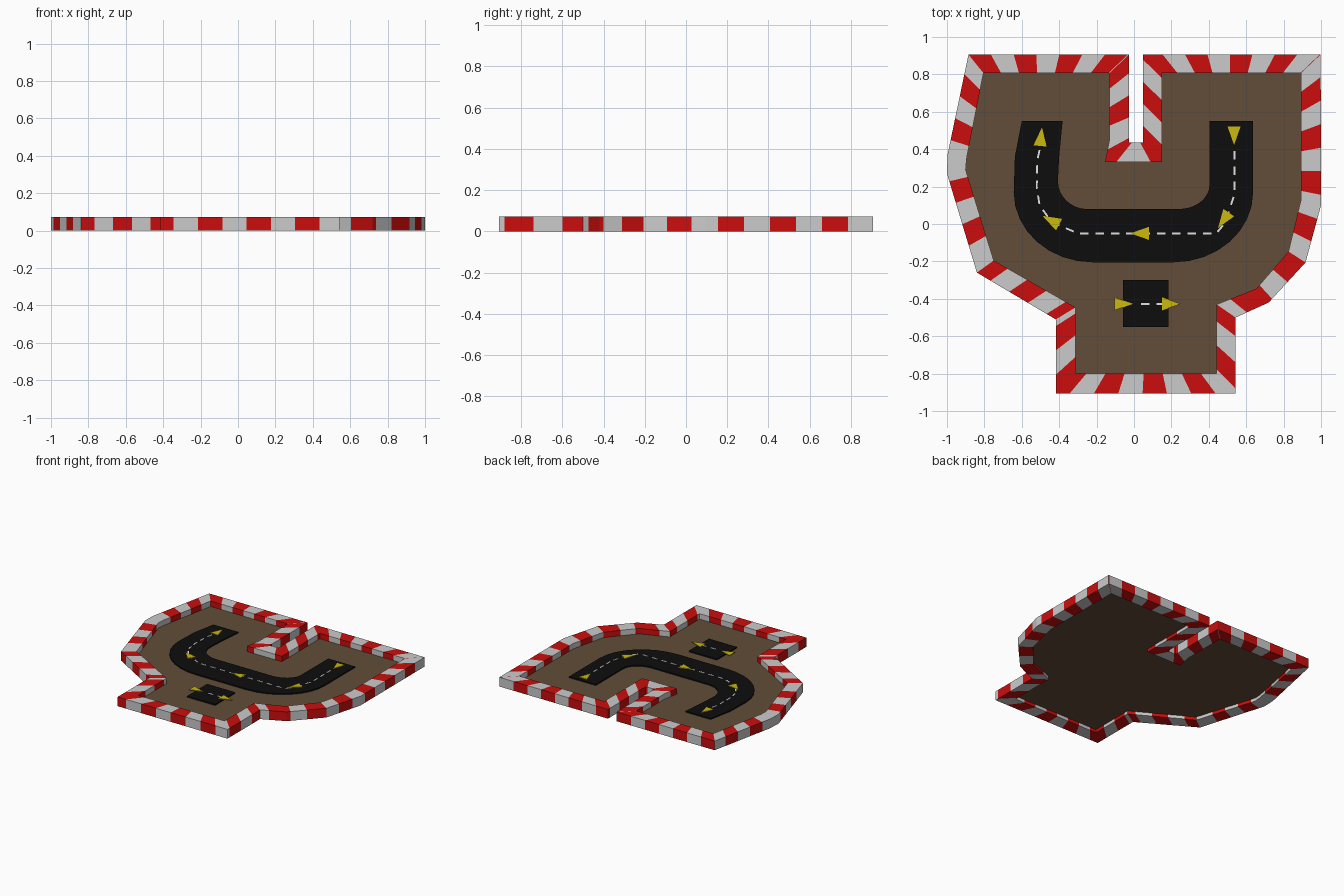
import bpy, bmesh, math
from mathutils import Vector

if "Cube" in bpy.data.objects:
    bpy.data.objects.remove(bpy.data.objects["Cube"])


def material(name, rgb):
    m = bpy.data.materials.new(name)
    m.diffuse_color = (*rgb, 1)
    m.use_nodes = True
    m.node_tree.nodes["Principled BSDF"].inputs["Base Color"].default_value = m.diffuse_color
    return m


RED = material("barrier red", (0.60, 0.004, 0.004))
GREY = material("barrier light grey", (0.60, 0.60, 0.60))
DIRT = material("dirt brown", (0.122, 0.074, 0.040))
ASPHALT = material("asphalt black", (0.004, 0.004, 0.004))
YELLOW = material("arrow yellow", (0.60, 0.48, 0.004))
WHITE = material("dash white", (0.78, 0.78, 0.78))


def finish(name, bm, mats):
    bmesh.ops.recalc_face_normals(bm, faces=bm.faces)
    me = bpy.data.meshes.new(name)
    bm.to_mesh(me)
    bm.free()
    for m in mats:
        me.materials.append(m)
    ob = bpy.data.objects.new(name, me)
    bpy.context.collection.objects.link(ob)
    return ob


def plates(name, outlines, z0, z1, mat):
    """Flat slabs from a list of 2D outlines."""
    bm = bmesh.new()
    for pts in outlines:
        lo = [bm.verts.new((p[0], p[1], z0)) for p in pts]
        hi = [bm.verts.new((p[0], p[1], z1)) for p in pts]
        bm.faces.new(hi)
        bm.faces.new(lo[::-1])
        for i in range(len(pts)):
            j = (i + 1) % len(pts)
            bm.faces.new((lo[i], lo[j], hi[j], hi[i]))
    return finish(name, bm, [mat])


WALL_H, FLOOR = 0.073, 0.03
# Barrier corners, clockwise: outer point, inner point, then for the side that
# follows: starts red?, length of first stripe, length of later stripes
corners = [
    ((-0.885, 0.906), (-0.805, 0.807), 1, 0.12, 0.122),
    ((-0.027, 0.906), (-0.131, 0.807), 1, 0.10, 0.118),
    ((-0.027, 0.480), (-0.131, 0.450), 0, 0.02, 0.12),
    ((-0.027, 0.435), (-0.155, 0.332), 1, 0.015, 0.045),
    ((0.048, 0.435), (0.150, 0.332), 1, 0.09, 0.118),
    ((0.048, 0.906), (0.150, 0.807), 1, 0.105, 0.12),
    ((0.998, 0.906), (0.893, 0.807), 0, 0.12, 0.126),
    ((1.0, 0.10), (0.893, 0.13), 0, 0.075, 0.125),
    ((0.917, -0.206), (0.826, -0.147), 1, 0.142, 0.122),
    ((0.72, -0.42), (0.655, -0.345), 1, 0.128, 0.12),
    ((0.543, -0.50), (0.442, -0.43), 1, 0.10, 0.14),
    ((0.543, -0.906), (0.442, -0.80), 0, 0.107, 0.13),
    ((-0.418, -0.906), (-0.313, -0.80), 1, 0.10, 0.13),
    ((-0.418, -0.51), (-0.313, -0.446), 1, 0.058, 0.116),
    ((-0.84, -0.26), (-0.75, -0.195), 0, 0.15, 0.12),
    ((-1.0, 0.27), (-0.90, 0.29), 0, 0.2, 0.2),
    ((-0.997, 0.37), (-0.895, 0.35), 0, 0.08, 0.12),
]

# Striped barrier wall
bm = bmesh.new()
rings, colours = [], []
for i, (o, n, red, first, step) in enumerate(corners):
    o2, n2 = corners[(i + 1) % len(corners)][:2]
    o, n, o2, n2 = map(Vector, (o, n, o2, n2))
    length, d = (o2 - o).length, 0
    while d < length - 0.004:
        a, b = o.lerp(o2, d / length), n.lerp(n2, d / length)
        rings.append([bm.verts.new((*p, z)) for p, z in
                      ((a, 0), (a, WALL_H), (b, WALL_H), (b, 0))])
        colours.append(0 if red else 1)
        d += step if d else first
        red = not red
for i, r in enumerate(rings):
    s = rings[(i + 1) % len(rings)]
    for k in range(4):
        f = bm.faces.new((r[k], r[(k + 1) % 4], s[(k + 1) % 4], s[k]))
        f.material_index = colours[i]
finish("barrier_wall", bm, [RED, GREY])

# Dirt floor inside the barrier
plates("dirt_floor", [[c[1] for c in corners]], FLOOR - 0.005, FLOOR, DIRT)


def arc(cx, cy, rx, ry, a0, a1, n=8):
    return [(cx + rx * math.cos(math.radians(a0 + (a1 - a0) * k / n)),
             cy + ry * math.sin(math.radians(a0 + (a1 - a0) * k / n)))
            for k in range(n + 1)]


# U-shaped road and the short straight piece
road = [(-0.60, 0.55), (-0.637, 0.36)]
road += arc(-0.22, 0.17, 0.423, 0.375, 180, 270)
road += arc(0.21, 0.17, 0.427, 0.375, 270, 360)
road += [(0.637, 0.55), (0.404, 0.55)]
road += arc(0.24, 0.21, 0.164, 0.13, 0, -90)
road += arc(-0.25, 0.23, 0.157, 0.15, -90, -180)
road += [(-0.40, 0.36), (-0.382, 0.55)]
ROAD_TOP = FLOOR + 0.01
plates("road", [road], FLOOR, ROAD_TOP, ASPHALT)
plates("short_road", [[(-0.06, -0.55), (0.185, -0.55), (0.185, -0.30), (-0.06, -0.30)]],
       FLOOR, ROAD_TOP, ASPHALT)


# Dashed centre lines
def dashes(path, start, dash=0.045, gap=0.037, half=0.005):
    out, offset = [], start
    for a, b in zip(path, path[1:]):
        a, b = Vector(a), Vector(b)
        u = (b - a).normalized()
        w = Vector((-u.y, u.x)) * half
        length, d = (b - a).length, offset
        while d < length:
            p, q = a + u * max(d, 0), a + u * min(d + dash, length)
            if d + dash > 0:
                out.append([p - w, q - w, q + w, p + w])
            d += dash + gap
        offset = d - length - (dash + gap if d - gap > length + dash else 0)
        if d - gap > length:                      # dash continues round the bend
            offset = d - dash - gap - length
    return out


centre = [(0.537, 0.42), (0.537, 0.16), (0.49, 0.01), (0.44, -0.05), (-0.30, -0.05),
          (-0.44, 0.01), (-0.505, 0.10), (-0.52, 0.20), (-0.517, 0.34), (-0.50, 0.42)]
lines = dashes(centre, 0.03) + dashes([(0.03, -0.427), (0.16, -0.427)], 0.008)
plates("centre_dashes", lines, ROAD_TOP, ROAD_TOP + 0.003, WHITE)


# Direction arrows: centre x, centre y, heading in degrees
def arrow(x, y, deg, length=0.1, half=0.035):
    u = Vector((math.cos(math.radians(deg)), math.sin(math.radians(deg))))
    w, c = Vector((-u.y, u.x)) * half, Vector((x, y))
    return [c + u * length / 2, c - u * length / 2 + w, c - u * length / 2 - w]


arrows = [arrow(*a) for a in ((0.535, 0.472, -90), (0.478, 0.02, -125), (0.03, -0.05, 180),
                              (-0.445, 0.02, 152), (-0.497, 0.467, 84),
                              (-0.055, -0.427, 0), (0.20, -0.427, 0))]
plates("direction_arrows", arrows, ROAD_TOP, ROAD_TOP + 0.005, YELLOW)
